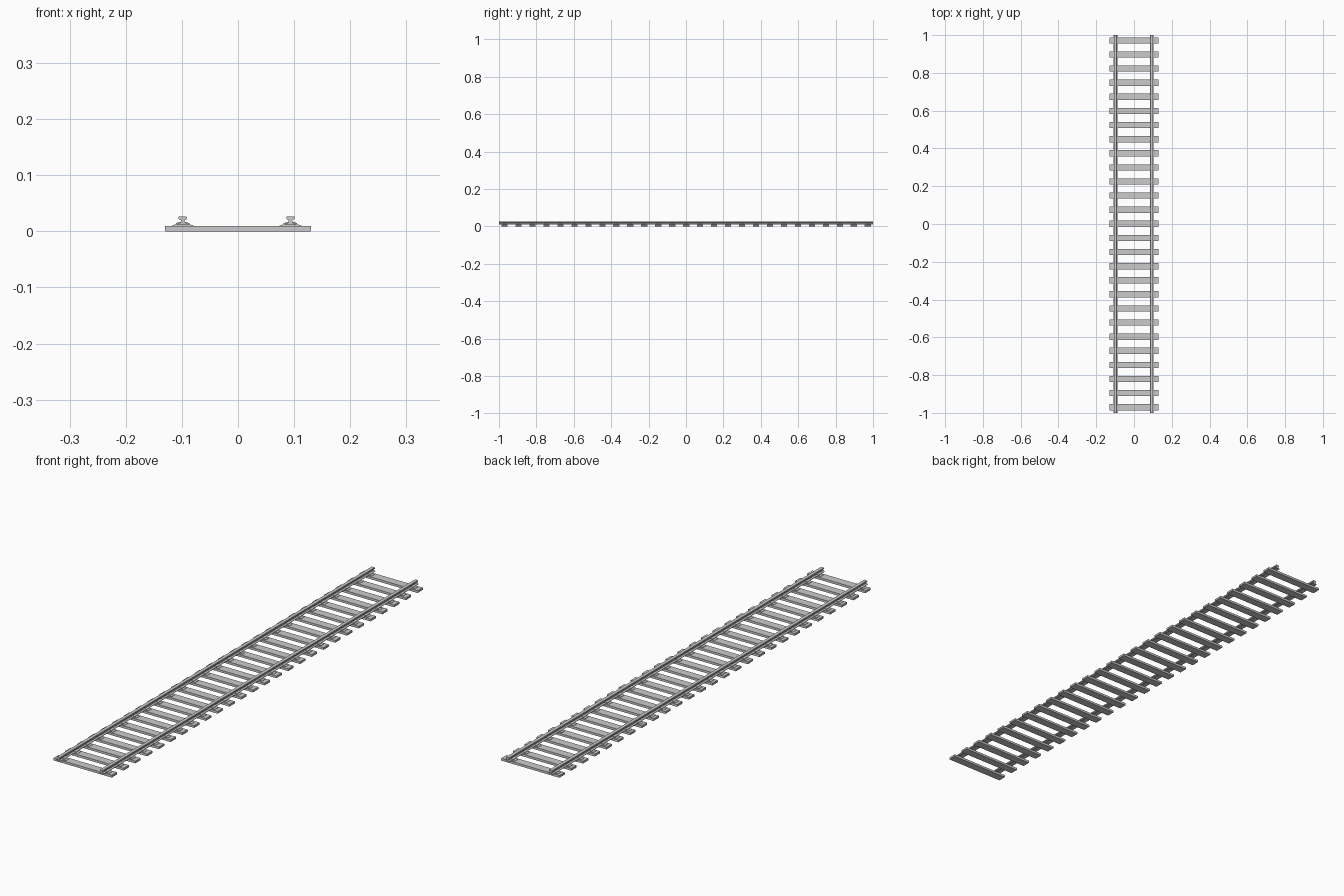
import bpy

if "Cube" in bpy.data.objects:
    bpy.data.objects.remove(bpy.data.objects["Cube"])

RAIL_X = (-0.0985, 0.0935)
COUNT, FIRST_Y, LAST_Y = 27, -0.97, 0.972
SLEEPER_Y = [FIRST_Y + (LAST_Y - FIRST_Y) * i / (COUNT - 1) for i in range(COUNT)]


def extrude(name, half, x, y0, y1):
    """Extrude a mirrored (x, z) half profile along y."""
    pts = half + [(-px, z) for px, z in reversed(half)]
    n = len(pts)
    verts = [(x + px, y, z) for y in (y0, y1) for px, z in pts]
    faces = [(i, (i + 1) % n, n + (i + 1) % n, n + i) for i in range(n)]
    faces += [tuple(reversed(range(n))), tuple(range(n, 2 * n))]
    mesh = bpy.data.meshes.new(name)
    mesh.from_pydata(verts, [], faces)
    ob = bpy.data.objects.new(name, mesh)
    bpy.context.collection.objects.link(ob)
    return ob


# half profiles, bottom to top
sleeper = [(0.1295, 0.0), (0.1305, 0.001), (0.1305, 0.008), (0.1295, 0.0092)]
plate = [(0.0195, 0.0088), (0.0195, 0.0105), (0.012, 0.0125), (0.012, 0.0145), (0.006, 0.0165)]
rail = [(0.010, 0.0115), (0.010, 0.0133), (0.004, 0.0155), (0.003, 0.0195),
        (0.0072, 0.0218), (0.0075, 0.0255), (0.0065, 0.0267)]

# sleepers with a rail chair under each rail
for y in SLEEPER_Y:
    extrude("sleeper", sleeper, 0, y - 0.0165, y + 0.0165)
    for x in RAIL_X:
        extrude("rail_chair", plate, x, y - 0.011, y + 0.011)

# running rails
for x in RAIL_X:
    extrude("rail", rail, x, -1, 1)
